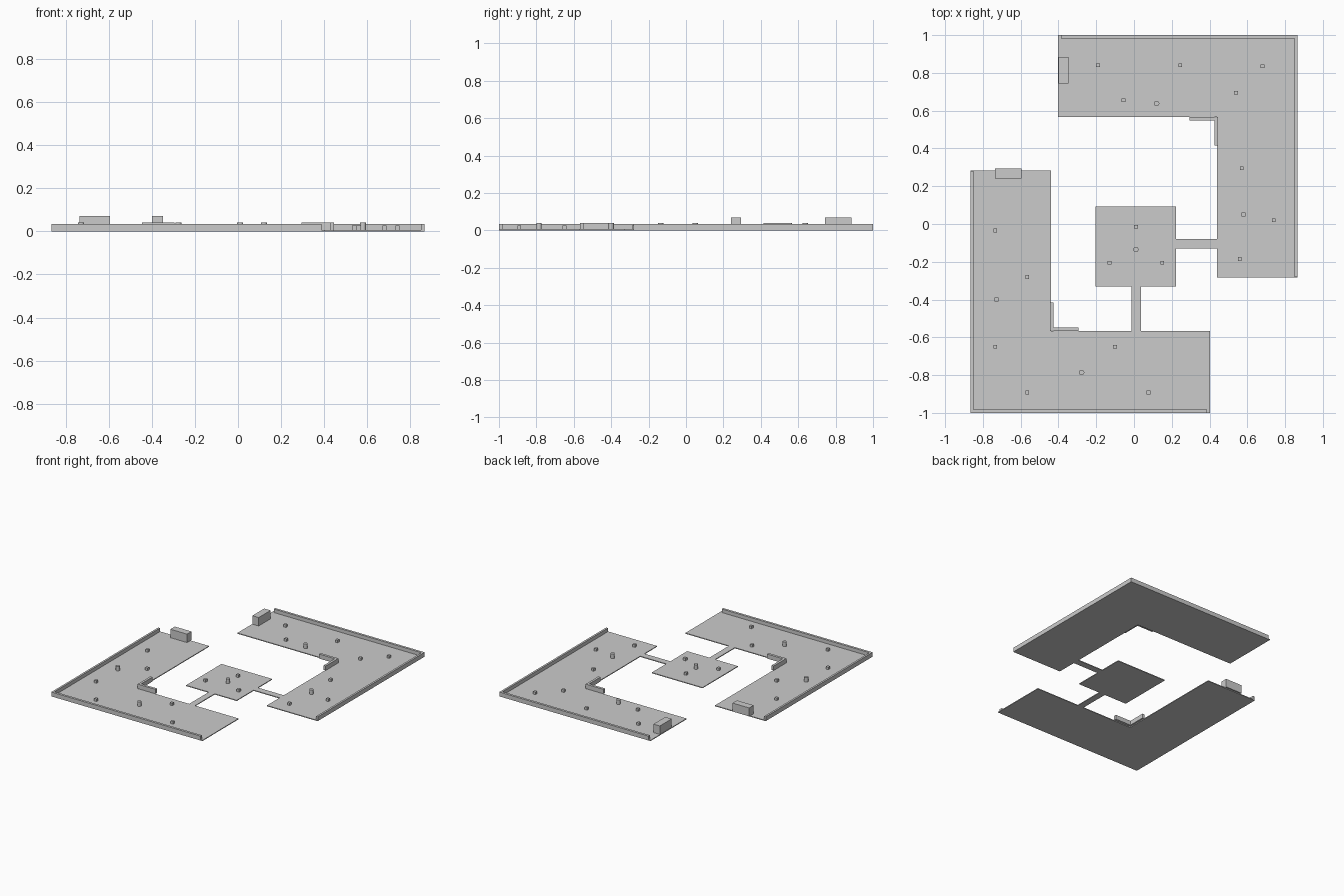
import bpy

default_cube = bpy.data.objects.get("Cube")
if default_cube:
    bpy.data.objects.remove(default_cube, do_unlink=True)

# The single flat colour
grey = bpy.data.materials.new("plain_grey")
grey.use_nodes = True
colour = (0.6, 0.6, 0.6, 1)
grey.diffuse_color = colour
grey.node_tree.nodes["Principled BSDF"].inputs["Base Color"].default_value = colour

FLOOR = 0.006
WALL_TOP = 0.033
INNER_TOP = 0.04
BLOCK_TOP = 0.07


def finish(name):
    part = bpy.context.object
    part.name = name
    part.data.name = name
    part.data.materials.append(grey)
    return part


def box(name, x_range, y_range, z_range, turn=1):
    """Box from its limits; turn=-1 gives the copy half a turn around z."""
    ranges = (x_range, y_range, z_range)
    centre = [sum(limits) / 2 for limits in ranges]
    size = [limits[1] - limits[0] for limits in ranges]
    bpy.ops.mesh.primitive_cube_add(
        size=1, location=(turn * centre[0], turn * centre[1], centre[2]))
    part = finish(name)
    part.scale = size
    bpy.ops.object.transform_apply(location=False, rotation=False, scale=True)
    return part


# Two matching L-shaped arenas, half a turn apart
for side, turn in (("front_left", 1), ("back_right", -1)):
    floor_z = (0, FLOOR)
    wall_z = (0, WALL_TOP)
    inner_z = (FLOOR, INNER_TOP)
    box(side + "_long_floor", (-0.865, -0.44), (-1, 0.282), floor_z, turn)
    box(side + "_short_floor", (-0.44, 0.402), (-1, -0.567), floor_z, turn)
    # Low walls along the outer edges
    box(side + "_side_wall", (-0.865, -0.85), (-0.982, 0.28), wall_z, turn)
    box(side + "_end_wall", (-0.865, 0.387), (-1, -0.982), wall_z, turn)
    # Corner barrier at the inside of the bend
    box(side + "_barrier_long", (-0.445, -0.427), (-0.565, -0.415), inner_z, turn)
    box(side + "_barrier_short", (-0.427, -0.295), (-0.567, -0.548), inner_z, turn)

# Centre platform and the two walkways
box("centre_platform", (-0.203, 0.222), (-0.332, 0.092), (0, FLOOR))
box("right_walkway", (0.222, 0.44), (-0.13, -0.08), (0, FLOOR))
box("front_walkway", (-0.012, 0.037), (-0.567, -0.332), (0, FLOOR))

# Tall blocks at the open ends
box("left_end_block", (-0.735, -0.595), (0.24, 0.293), (FLOOR, BLOCK_TOP))
box("back_end_block", (-0.4, -0.347), (0.743, 0.885), (FLOOR, BLOCK_TOP))

# Small square markers
square_spots = {
    "back_right": [(-0.19, 0.84), (0.245, 0.84), (0.68, 0.835), (-0.055, 0.655),
                   (0.54, 0.695), (0.57, 0.295), (0.74, 0.02), (0.56, -0.185)],
    "centre": [(0.01, -0.015), (-0.13, -0.205), (0.15, -0.205)],
    "front_left": [(-0.735, -0.035), (-0.565, -0.28), (-0.735, -0.65),
                   (-0.565, -0.892), (-0.1, -0.65), (0.077, -0.892)],
}
half = 0.01
for area, spots in square_spots.items():
    for x, y in spots:
        box(area + "_square_marker", (x - half, x + half), (y - half, y + half),
            (FLOOR, FLOOR + 2 * half))

# Round posts
post_spots = [(0.12, 0.638), (0.58, 0.05), (0.01, -0.135),
              (-0.728, -0.4), (-0.277, -0.786)]
for x, y in post_spots:
    bpy.ops.mesh.primitive_cylinder_add(
        vertices=24, radius=0.014, depth=INNER_TOP - FLOOR,
        location=(x, y, (INNER_TOP + FLOOR) / 2))
    finish("round_post")
    bpy.ops.object.shade_smooth_by_angle()
